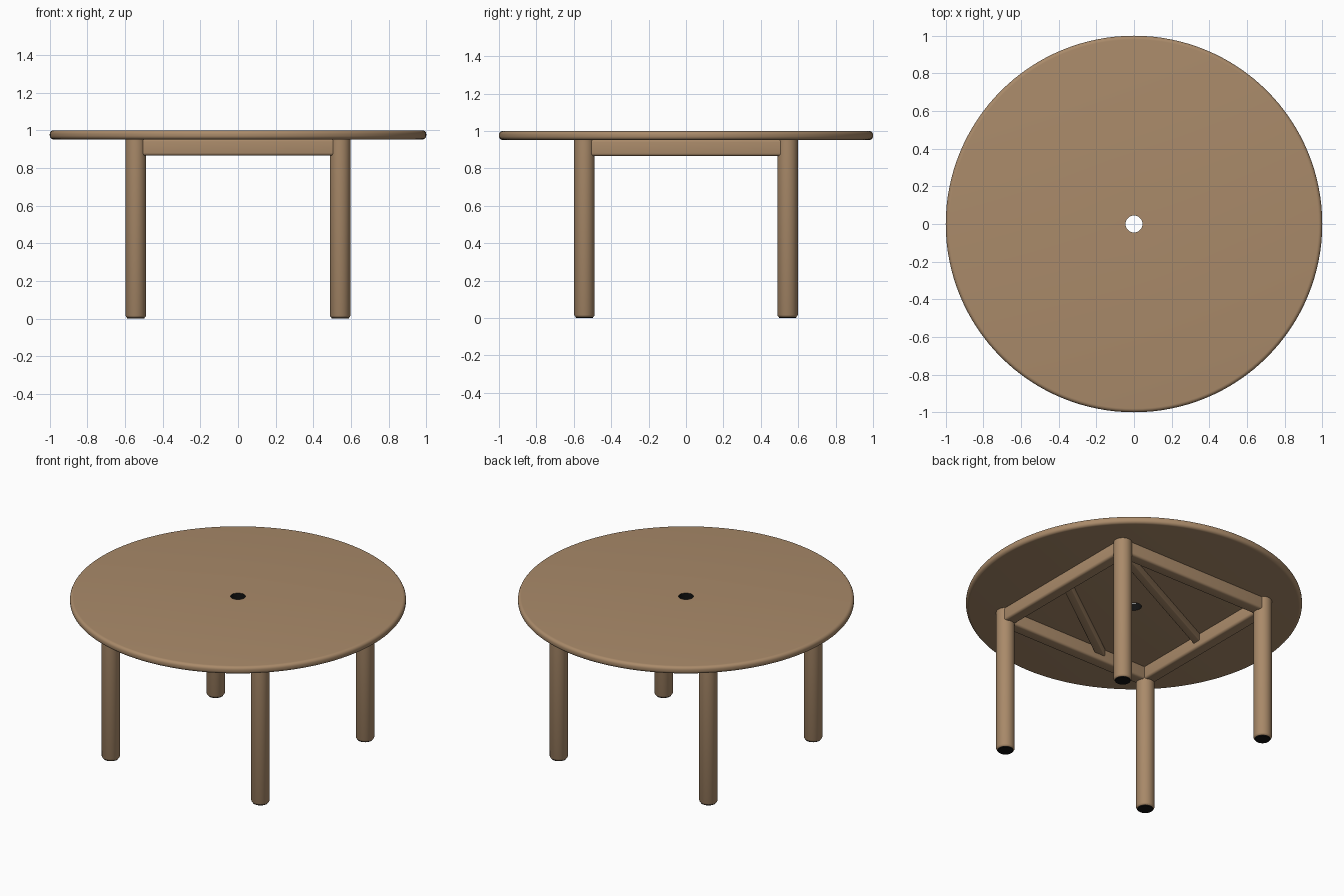
import bpy, bmesh, math
from mathutils import Matrix

if "Cube" in bpy.data.objects:
    bpy.data.objects.remove(bpy.data.objects["Cube"])


def material(name, rgb):
    m = bpy.data.materials.new(name)
    m.diffuse_color = (*rgb, 1)
    m.use_nodes = True
    m.node_tree.nodes["Principled BSDF"].inputs["Base Color"].default_value = m.diffuse_color
    return m


WOOD = material("tan wood", (0.40, 0.255, 0.143))
BLACK = material("black rubber", (0.006, 0.006, 0.006))


def finish(name, bm, mats, smooth=True):
    bmesh.ops.recalc_face_normals(bm, faces=bm.faces)
    mesh = bpy.data.meshes.new(name)
    bm.to_mesh(mesh)
    bm.free()
    ob = bpy.data.objects.new(name, mesh)
    bpy.context.collection.objects.link(ob)
    for m in mats:
        mesh.materials.append(m)
    if smooth:
        bpy.ops.object.select_all(action='DESELECT')
        ob.select_set(True)
        bpy.context.view_layer.objects.active = ob
        bpy.ops.object.shade_smooth_by_angle(angle=math.radians(35))
    return ob


def lathe(name, profile, segments, mats, centre=(0, 0), closed=False):
    """Spin an (r, z) profile around a vertical axis."""
    bm = bmesh.new()
    verts = [bm.verts.new((r, 0, z)) for r, z in profile]
    pairs = list(zip(verts, verts[1:]))
    if closed:
        pairs.append((verts[-1], verts[0]))
    edges = [bm.edges.new(p) for p in pairs]
    bmesh.ops.spin(bm, geom=verts + edges, cent=(0, 0, 0), axis=(0, 0, 1),
                   angle=math.tau, steps=segments, use_duplicate=False)
    bmesh.ops.remove_doubles(bm, verts=bm.verts, dist=1e-5)
    bmesh.ops.translate(bm, verts=bm.verts, vec=(*centre, 0))
    return finish(name, bm, mats)


def beam(name, start, end, width, z0, z1, bevel):
    """Rounded bar between two points in plan."""
    dx, dy = end[0] - start[0], end[1] - start[1]
    bm = bmesh.new()
    bmesh.ops.create_cube(bm, size=1)
    bmesh.ops.scale(bm, vec=(math.hypot(dx, dy), width, z1 - z0), verts=bm.verts)
    bmesh.ops.bevel(bm, geom=bm.edges[:], offset=bevel, segments=4,
                    profile=0.5, affect='EDGES')
    mid = ((start[0] + end[0]) / 2, (start[1] + end[1]) / 2, (z0 + z1) / 2)
    bm.transform(Matrix.Translation(mid) @ Matrix.Rotation(math.atan2(dy, dx), 4, 'Z'))
    return finish(name, bm, [WOOD])


# Round top with a centre hole and softened rim
TOP, UNDER, HOLE, ROUND = 1.0, 0.952, 0.045, 0.02
profile = [(HOLE, UNDER)]
for i in range(7):
    a = math.radians(-90 + 15 * i)
    profile.append((1 - ROUND + ROUND * math.cos(a), UNDER + ROUND + ROUND * math.sin(a)))
for i in range(7):
    a = math.radians(15 * i)
    profile.append((1 - ROUND + ROUND * math.cos(a), TOP - ROUND + ROUND * math.sin(a)))
profile.append((HOLE, TOP))
top = lathe("table_top", profile, 128, [WOOD, BLACK], closed=True)
for p in top.data.polygons:  # dark wall inside the hole
    if math.hypot(p.center.x, p.center.y) < HOLE + 0.002:
        p.material_index = 1

# Four round legs with softened feet and dark pads
L, R = 0.543, 0.055
for side, sx in (("left", -1), ("right", 1)):
    for end, sy in (("front", -1), ("back", 1)):
        at = (sx * L, sy * L)
        lathe(f"{end}_{side}_leg",
              [(0, 0.004), (R - 0.010, 0.004), (R - 0.004, 0.008), (R, 0.016), (R, 0.955)],
              40, [WOOD], at)
        lathe(f"{end}_{side}_foot_pad",
              [(0, 0), (R - 0.010, 0), (R - 0.008, 0.005), (0, 0.005)], 40, [BLACK], at)

# Rails joining the legs under the top
for name, s in (("front", -1), ("back", 1)):
    beam(f"{name}_rail", (-L, s * L), (L, s * L), 0.08, 0.866, 0.956, 0.015)
for name, s in (("left", -1), ("right", 1)):
    beam(f"{name}_rail", (s * L, -L), (s * L, L), 0.08, 0.866, 0.956, 0.015)

# Two slanting battens under the top
beam("front_batten", (0.52, -0.01), (-0.18, -0.52), 0.05, 0.905, 0.956, 0.006)
beam("back_batten", (0.50, 0.48), (-0.52, -0.03), 0.05, 0.905, 0.956, 0.006)
